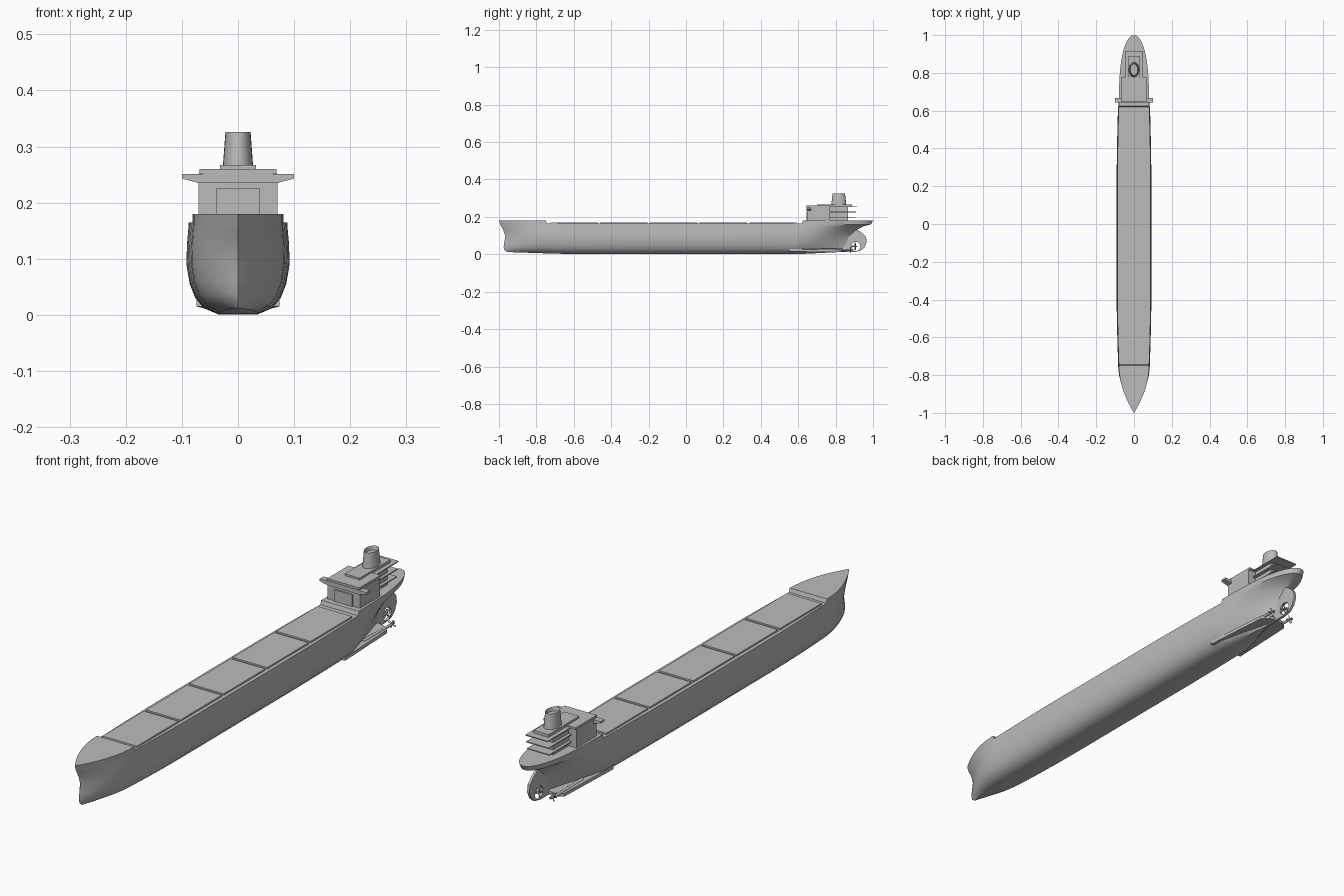
import bpy, bmesh, math
from mathutils import Matrix, Vector

if "Cube" in bpy.data.objects:
    bpy.data.objects.remove(bpy.data.objects["Cube"], do_unlink=True)

GREY = (0.5, 0.5, 0.5, 1)
mat = bpy.data.materials.new("plain grey")
mat.use_nodes = True
mat.diffuse_color = GREY
mat.node_tree.nodes["Principled BSDF"].inputs["Base Color"].default_value = GREY


def finish(name, bm, smooth=False):
    bmesh.ops.remove_doubles(bm, verts=bm.verts, dist=1e-5)
    bmesh.ops.recalc_face_normals(bm, faces=bm.faces)
    mesh = bpy.data.meshes.new(name)
    bm.to_mesh(mesh)
    bm.free()
    ob = bpy.data.objects.new(name, mesh)
    bpy.context.collection.objects.link(ob)
    mesh.materials.append(mat)
    if smooth:
        bpy.ops.object.select_all(action="DESELECT")
        ob.select_set(True)
        bpy.context.view_layer.objects.active = ob
        bpy.ops.object.shade_smooth_by_angle(angle=math.radians(32))
    return ob


def box(name, hx, y0, y1, z0, z1):
    bm = bmesh.new()
    m = Matrix.Translation((0, (y0 + y1) / 2, (z0 + z1) / 2))
    bmesh.ops.create_cube(bm, size=1, matrix=m @ Matrix.Diagonal((2 * hx, y1 - y0, z1 - z0, 1)))
    return finish(name, bm)


def prism(name, pts, depth):
    """Extrude a closed outline of 3D points along a vector."""
    bm = bmesh.new()
    f = bm.faces.new([bm.verts.new(p) for p in pts])
    ext = bmesh.ops.extrude_face_region(bm, geom=[f])["geom"]
    bmesh.ops.translate(bm, vec=depth, verts=[g for g in ext if isinstance(g, bmesh.types.BMVert)])
    if f.is_valid and all(len(e.link_faces) == 1 for e in f.edges):
        bm.faces.new(f.verts)
    return finish(name, bm)


def rod(name, x, z, y0, y1, r0, r1):
    bm = bmesh.new()
    m = Matrix.Translation((x, (y0 + y1) / 2, z)) @ Matrix.Rotation(-math.pi / 2, 4, "X")
    bmesh.ops.create_cone(bm, cap_ends=True, segments=16, radius1=r0, radius2=r1, depth=y1 - y0, matrix=m)
    return finish(name, bm, True)


# Hull levels: height, half width, bow length, stern length, stern fullness, stern roundness
LEVELS = [
    (.001, .035, .205, .22, 1.2, 1), (.012, .061, .220, .25, 1.1, 1),
    (.03, .076, .225, .26, 1.1, 1), (.055, .086, .222, .27, 1.3, 1),
    (.09, .092, .216, .28, 1.7, 1), (.125, .091, .226, .31, 2.1, .8),
    (.148, .089, .238, .35, 2.6, .6), (.159, .088, .243, .39, 3, .5),
    (.18, .088, .25, .40, 3, .5)]


def hull_section(s):
    """Half section from keel centre to deck centre at station s."""
    pts = []
    for i, (z, w, bow, stern, p, q) in enumerate(LEVELS):
        y = s
        if i == len(LEVELS) - 1 and -.749 < s < .624:
            z = .165
        w *= 1 - .09 * min(1, max(0, (-s - .4) / .35, (s - .25) / .4)) ** 1.5
        if s < -.75:
            u = (-.75 - s) / .25
            y = -.75 - u * bow
            w *= max(0, 1 - u ** 1.95)
        elif s > .6:
            u = (s - .6) / .4
            y = .6 + u * stern
            w *= max(0, 1 - u ** p) ** q
        z += .011 * max(0, (abs(s) - .6) / .4) * (1 - z / .18)
        pts.append(Vector((w, y, z)))
    first, last = pts[0], pts[-1]
    return [Vector((0, first.y, first.z))] + pts + [Vector((0, last.y, last.z))]


# Hull with raised forecastle and poop
stations = [-.75 - .25 * math.sin(math.pi / 2 * (1 - i / 12)) for i in range(13)]
stations += [-.745] + [-.65 + .1 * i for i in range(13)]
stations += [.6, .62, .625]
stations += [.625 + .375 * math.sin(math.pi / 2 * i / 16) for i in range(1, 17)]
bm = bmesh.new()
rows = [[bm.verts.new(p) for p in hull_section(s)] for s in stations]
rows += [[bm.verts.new((-v.co.x, v.co.y, v.co.z)) for v in row] for row in rows]
n = len(stations)
for start in (0, n):
    for a, b in zip(rows[start:start + n - 1], rows[start + 1:start + n]):
        for j in range(len(a) - 1):
            bm.faces.new((a[j], b[j], b[j + 1], a[j + 1]))
bmesh.ops.dissolve_degenerate(bm, dist=1e-6, edges=bm.edges)
finish("hull", bm, True)

# Hatch covers in a row
for i in range(5):
    y = -.725 + i * .266
    box(f"hatch_cover_{i + 1}", .074, y, y + .254, .16, .171)

# Stern skeg with a round propeller opening
outline = [(.7, .012), (.9, .012), (.935, .02), (.955, .038), (.966, .065),
           (.963, .092), (.945, .112), (.92, .13), (.7, .13)]
skeg = prism("stern_skeg", [(-.005, y, z) for y, z in outline], (.01, 0, 0))
bm = bmesh.new()
bmesh.ops.create_cone(bm, cap_ends=True, segments=24, radius1=.025, radius2=.025, depth=.1,
                      matrix=Matrix.Translation((0, .907, .042)) @ Matrix.Rotation(math.pi / 2, 4, "Y"))
cutter = finish("opening_cutter", bm)
cutter.hide_render = True
cutter.hide_set(True)
cut = skeg.modifiers.new("opening", "BOOLEAN")
cut.object = cutter
cut.operation = "DIFFERENCE"
cut.solver = "EXACT"
bpy.context.view_layer.objects.active = skeg
bpy.ops.object.modifier_apply(modifier=cut.name)
bpy.data.objects.remove(cutter, do_unlink=True)


def propeller(name, x, y, z, r):
    rod(name + "_hub", x, z, y - .03, y + .012, .005, .003)
    bm = bmesh.new()
    for k in range(4):
        turn = Matrix.Translation((x, y, z)) @ Matrix.Rotation(k * math.pi / 2 + .4, 4, "Y")
        bmesh.ops.create_cube(bm, size=1, matrix=turn @ Matrix.Translation((0, 0, r / 2))
                              @ Matrix.Rotation(.6, 4, "Z") @ Matrix.Diagonal((r * .5, .002, r, 1)))
    finish(name + "_blades", bm)


# Centre and side propellers with shaft fairings
propeller("centre_propeller", 0, .905, .042, .021)
for side, sx in (("left", 1), ("right", -1)):
    fin = [(0, .55, .028), (.074 * sx, .55, .028), (.058 * sx, .83, .024), (.03 * sx, .85, .026), (0, .85, .03)]
    prism(side + "_shaft_fairing", fin, (0, 0, -.013))
    rod(side + "_shaft", sx * .045, .024, .7, .87, .008, .005)
    propeller(side + "_propeller", sx * .045, .88, .024, .016)

# Accommodation block and bridge
box("accommodation_block", .07, .648, .77, .175, .252)
box("front_panel", .039, .644, .65, .178, .225)
box("bridge_front", .062, .643, .65, .235, .252)
box("bridge_roof", .069, .645, .775, .252, .26)
wing = [(-.1, .243), (-.07, .235), (.07, .235), (.1, .243), (.1, .251), (-.1, .251)]
prism("bridge_wings", [(x, .643, z) for x, z in wing], (0, .024, 0))

# Aft house with open decks
box("aft_house", .036, .76, .865, .175, .256)
for i, z in enumerate((.198, .226, .254)):
    box(f"open_deck_{i + 1}", .048, .765, .905 + .005 * i, z - .002, z + .002)
box("upper_platform", .032, .7, .888, .255, .267)

# Funnel with hollow top
bm = bmesh.new()
bmesh.ops.create_cone(bm, cap_ends=True, segments=24, radius1=1, radius2=.83, depth=.062,
                      matrix=Matrix.Translation((0, .817, .295)))
bmesh.ops.scale(bm, vec=(.027, .04, 1), verts=bm.verts, space=Matrix.Translation((0, -.817, 0)))
top = max(bm.faces, key=lambda f: f.calc_center_median().z)
bmesh.ops.inset_region(bm, faces=[top], thickness=.003)
bmesh.ops.translate(bm, vec=(0, 0, -.015), verts=top.verts)
finish("funnel", bm, True)
